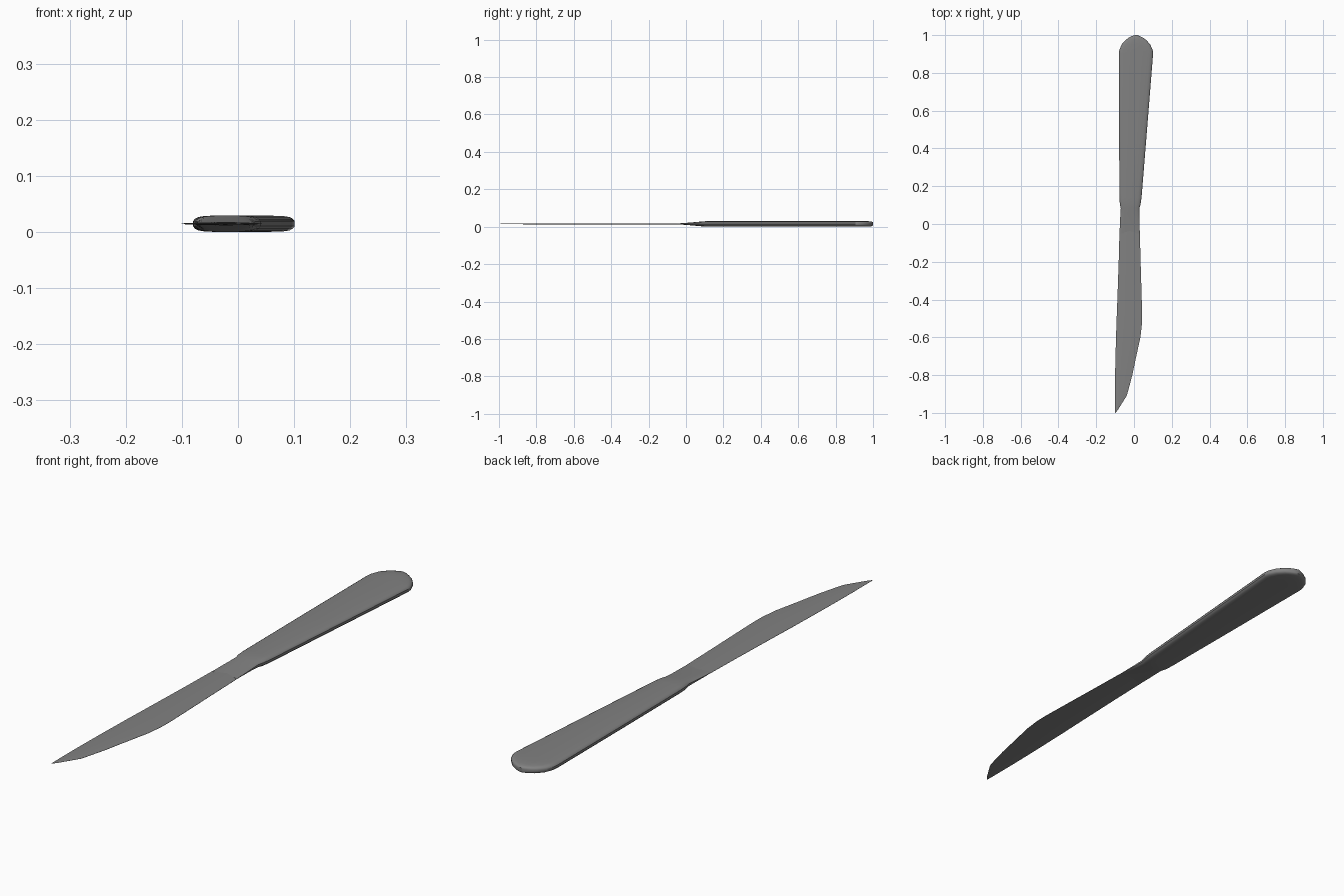
import bpy, bmesh

if "Cube" in bpy.data.objects:
    bpy.data.objects.remove(bpy.data.objects["Cube"])

ZC = 0.015  # mid-plane height

steel = bpy.data.materials.new("dark_grey")
steel.diffuse_color = (0.22, 0.22, 0.22, 1)
steel.use_nodes = True
steel.node_tree.nodes["Principled BSDF"].inputs["Base Color"].default_value = steel.diffuse_color


def loft(name, rings):
    """Bridge equal-length rings of points and cap both ends."""
    bm = bmesh.new()
    loops = [[bm.verts.new(p) for p in ring] for ring in rings]
    n = len(loops[0])
    for a, b in zip(loops, loops[1:]):
        for i in range(n):
            j = (i + 1) % n
            bm.faces.new((a[i], a[j], b[j], b[i]))
    bm.faces.new(loops[0])
    bm.faces.new(loops[-1])
    bmesh.ops.recalc_face_normals(bm, faces=bm.faces)
    me = bpy.data.meshes.new(name)
    bm.to_mesh(me)
    bm.free()
    me.materials.append(steel)
    ob = bpy.data.objects.new(name, me)
    bpy.context.collection.objects.link(ob)
    bpy.ops.object.select_all(action='DESELECT')
    bpy.context.view_layer.objects.active = ob
    ob.select_set(True)
    bpy.ops.object.shade_smooth_by_angle(angle=0.6)
    return ob


def handle_ring(y, left, right, t):
    # flat oval slab with rounded sides
    c, w = (left + right) / 2, (right - left) / 2
    k = min(1, w / 0.04)
    quarter = [(w, 0.3), (w - 0.003 * k, 0.57), (w - 0.009 * k, 0.79),
               (w - 0.02 * k, 0.91), (w * 0.3, 1.0)]
    top = quarter + [(-x, z) for x, z in reversed(quarter)]
    ring = top + [(-x, -z) for x, z in top]
    return [(c + x, y, ZC + z * 0.015 * t) for x, z in ring]


def blade_ring(y, left, right, t):
    # thin lens: fine at both edges, thickest in the middle
    c, w = (left + right) / 2, (right - left) / 2
    top = [(w, 0.15), (w * 0.5, 0.8), (0, 1), (-w * 0.5, 0.8), (-w, 0.15)]
    ring = top + [(-x, -z) for x, z in top]
    return [(c + x, y, ZC + z * t) for x, z in ring]


# handle, from the tapered collar to the rounded butt: y, left, right, thickness
handle = [(-0.05, -0.076, 0.030, 0.14), (0.0, -0.075, 0.030, 0.36),
          (0.05, -0.072, 0.029, 0.65), (0.085, -0.070, 0.029, 0.86),
          (0.105, -0.075, 0.035, 0.97), (0.14, -0.077, 0.040, 1),
          (0.5, -0.079, 0.069, 1), (0.90, -0.080, 0.101, 1),
          (0.92, -0.078, 0.099, 1), (0.95, -0.066, 0.086, 1),
          (0.975, -0.044, 0.064, 0.97), (0.988, -0.025, 0.045, 0.9),
          (0.995, -0.010, 0.030, 0.78), (1.0, 0.004, 0.016, 0.6)]
loft("handle", [handle_ring(*r) for r in handle])

# blade, from the collar to the hooked tip: y, left, right, half thickness
blade = [(0.03, -0.072, 0.028, 0.003), (-0.05, -0.077, 0.031, 0.003),
         (-0.2, -0.081, 0.035, 0.003), (-0.4, -0.088, 0.041, 0.003),
         (-0.48, -0.091, 0.043, 0.003), (-0.53, -0.093, 0.042, 0.003),
         (-0.6, -0.095, 0.034, 0.0028), (-0.7, -0.098, 0.012, 0.0025),
         (-0.8, -0.100, -0.009, 0.0022), (-0.88, -0.101, -0.030, 0.0018),
         (-0.91, -0.101, -0.039, 0.0016), (-0.95, -0.101, -0.064, 0.0013),
         (-0.985, -0.101, -0.086, 0.001), (-1.0, -0.101, -0.098, 0.0006)]
loft("blade", [blade_ring(*r) for r in blade])
